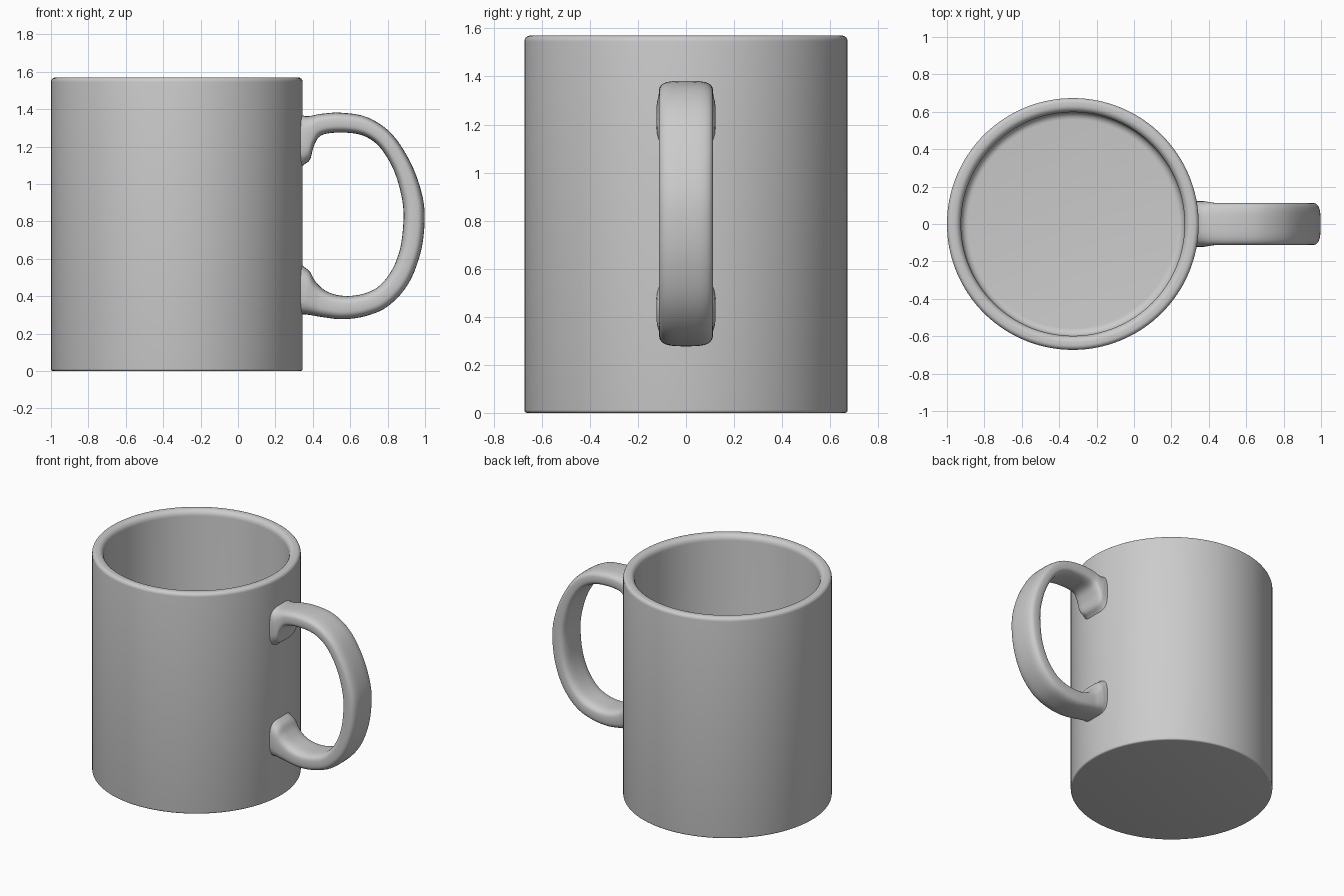
import bpy, bmesh, math
from mathutils import Vector

if "Cube" in bpy.data.objects:
    bpy.data.objects.remove(bpy.data.objects["Cube"])

grey = bpy.data.materials.new("light_grey_ceramic")
grey.diffuse_color = (0.6, 0.6, 0.6, 1)
grey.use_nodes = True
grey.node_tree.nodes["Principled BSDF"].inputs["Base Color"].default_value = grey.diffuse_color


def finish(bm, name, angle):
    bmesh.ops.recalc_face_normals(bm, faces=bm.faces)
    me = bpy.data.meshes.new(name)
    bm.to_mesh(me)
    bm.free()
    ob = bpy.data.objects.new(name, me)
    bpy.context.collection.objects.link(ob)
    me.materials.append(grey)
    bpy.ops.object.select_all(action='DESELECT')
    ob.select_set(True)
    bpy.context.view_layer.objects.active = ob
    bpy.ops.object.shade_smooth_by_angle(angle=math.radians(angle))
    return ob


def arc(cx, cz, rx, rz, a0, a1, n=6):
    angs = [math.radians(a0 + (a1 - a0) * i / n) for i in range(n + 1)]
    return [(cx + rx * math.cos(a), cz + rz * math.sin(a)) for a in angs]


def bridge(bm, a, b):
    n = len(a)
    for i in range(n):
        bm.faces.new((a[i], a[(i + 1) % n], b[(i + 1) % n], b[i]))


# Cup: one closed profile turned around its axis
CX, R, H = -0.327, 0.673, 1.57
profile = (arc(R - 0.012, 0.012, 0.012, 0.012, -90, 0, 4)
           + arc(R - 0.025, H - 0.025, 0.025, 0.025, 0, 90)
           + arc(R - 0.04, H - 0.04, 0.035, 0.04, 90, 180)
           + arc(0.558, 0.12, 0.04, 0.04, 0, -90))
bm = bmesh.new()
N = 128
rings = [[bm.verts.new((CX + r * math.cos(2 * math.pi * i / N),
                        r * math.sin(2 * math.pi * i / N), z)) for i in range(N)]
         for r, z in profile]
for a, b in zip(rings, rings[1:]):
    bridge(bm, a, b)
bm.faces.new(rings[0])
bm.faces.new(rings[-1])
finish(bm, "cup", 40)

# Handle: rounded sections between outer and inner edge points (x, z, x, z)
edges = [(.30, 1.385, .30, 1.05), (.345, 1.367, .35, 1.10), (.37, 1.363, .385, 1.13),
         (.40, 1.366, .405, 1.20), (.445, 1.375, .445, 1.26), (.55, 1.381, .55, 1.275),
         (.69, 1.357, .665, 1.260), (.82, 1.27, .755, 1.20), (.92, 1.12, .83, 1.08),
         (.98, .96, .873, .94), (.998, .82, .885, .82), (.978, .64, .868, .66),
         (.91, .465, .82, .535), (.80, .345, .745, .447), (.68, .293, .65, .408),
         (.56, .277, .55, .403), (.46, .287, .47, .428), (.40, .297, .415, .478),
         (.365, .302, .385, .53), (.34, .302, .35, .56), (.30, .285, .30, .60)]


def smooth(pts, steps):
    out = []
    for i in range(len(pts) - 1):
        p = [Vector(pts[min(max(i + k, 0), len(pts) - 1)]) for k in (-1, 0, 1, 2)]
        for s in range(steps):
            t = s / steps
            out.append(0.5 * (2 * p[1] + (p[2] - p[0]) * t
                              + (2 * p[0] - 5 * p[1] + 4 * p[2] - p[3]) * t * t
                              + (3 * p[1] - p[0] - 3 * p[2] + p[3]) * t ** 3))
    return out + [Vector(pts[-1])]


bm = bmesh.new()
M = 40
rings = []
for e in smooth(edges, 5):
    outer, inner = Vector((e[0], 0, e[1])), Vector((e[2], 0, e[3]))
    mid, half = (outer + inner) / 2, (outer - inner) / 2
    # slightly wider where it joins the cup
    w = 0.113 + 0.010 * max(0, min(1, (0.43 - mid.x) / 0.06))
    ring = []
    for i in range(M):
        a = 2 * math.pi * i / M
        c, s = math.cos(a), math.sin(a)
        y = w * math.copysign(abs(c) ** 0.6, c)
        k = math.copysign(abs(s) ** 0.6, s)
        ring.append(bm.verts.new(mid + half * k + Vector((0, y, 0))))
    rings.append(ring)
for a, b in zip(rings, rings[1:]):
    bridge(bm, a, b)
bm.faces.new(rings[0])
bm.faces.new(rings[-1])
finish(bm, "handle", 60)
